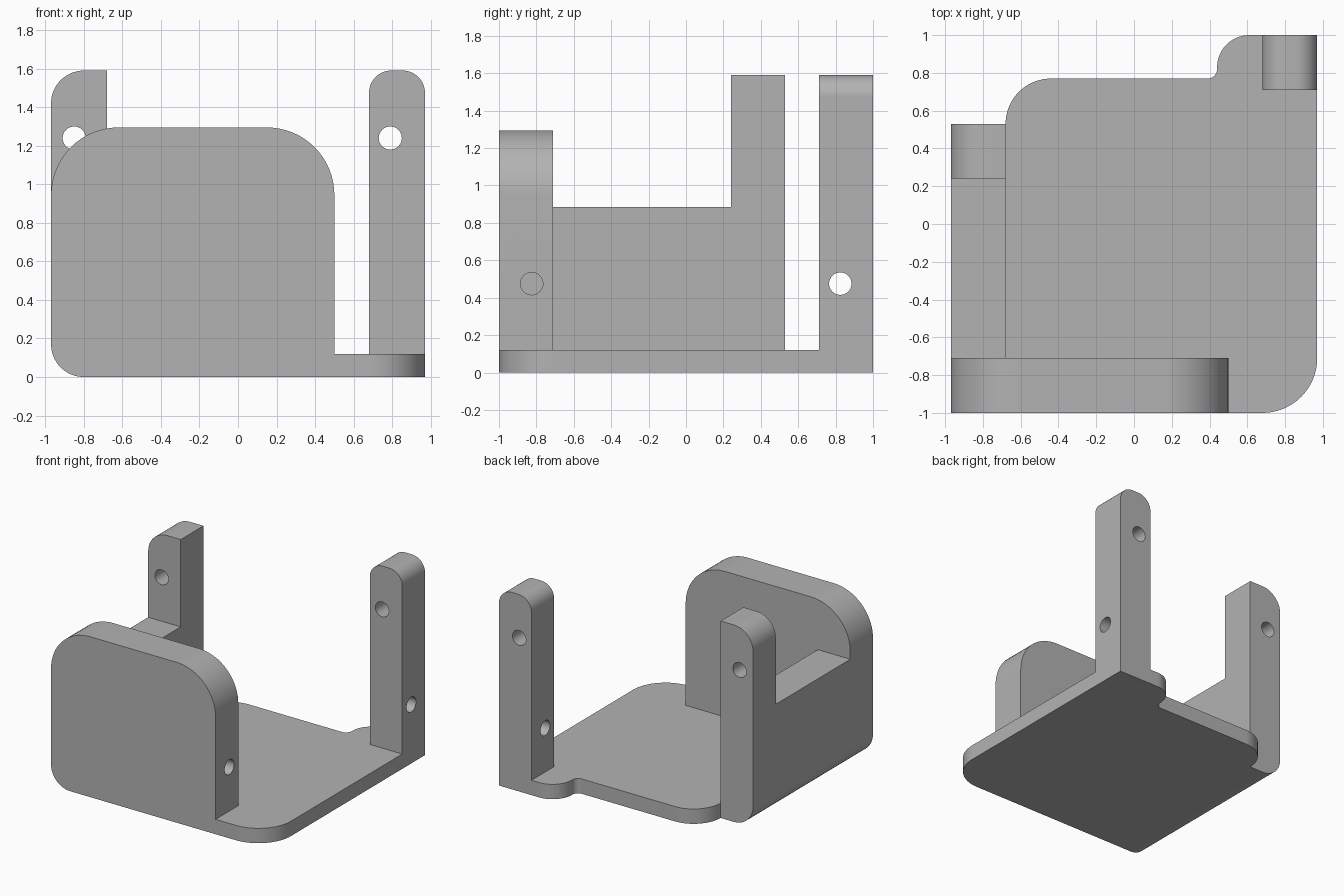
import bpy
import bmesh
from math import sin, cos, pi
from mathutils import Vector

cube = bpy.data.objects.get("Cube")
if cube:
    bpy.data.objects.remove(cube)

grey = bpy.data.materials.new("plain grey")
grey.use_nodes = True
colour = (0.45, 0.45, 0.45, 1)
grey.diffuse_color = colour
grey.node_tree.nodes["Principled BSDF"].inputs["Base Color"].default_value = colour

L, R, T = -0.97, 0.97, 0.29          # left and right limits, wall thickness


def rounded(corners, steps=16):
    """Outline from (u, v, radius) corners, all right angles."""
    pts = []
    for i, (u, v, r) in enumerate(corners):
        p = Vector((u, v))
        if not r:
            pts.append(p)
            continue
        a = (Vector(corners[i - 1][:2]) - p).normalized()
        b = (Vector(corners[(i + 1) % len(corners)][:2]) - p).normalized()
        for k in range(steps + 1):
            t = k / steps * pi / 2
            pts.append(p + r * (a + b - b * cos(t) - a * sin(t)))
    return pts


def extrude(name, outline, axis, start, end):
    """Extrude a flat outline along y or z."""
    bm = bmesh.new()
    place = {"y": lambda p: (p.x, start, p.y), "z": lambda p: (p.x, p.y, start)}[axis]
    face = bm.faces.new([bm.verts.new(place(p)) for p in outline])
    top = bmesh.ops.extrude_face_region(bm, geom=[face])["geom"]
    shift = Vector((0, end - start, 0)) if axis == "y" else Vector((0, 0, end - start))
    bmesh.ops.translate(bm, verts=[g for g in top if isinstance(g, bmesh.types.BMVert)], vec=shift)
    bmesh.ops.recalc_face_normals(bm, faces=bm.faces)
    mesh = bpy.data.meshes.new(name)
    bm.to_mesh(mesh)
    bm.free()
    obj = bpy.data.objects.new(name, mesh)
    bpy.context.collection.objects.link(obj)
    mesh.materials.append(grey)
    return obj


def drill(name, centre, axis, depth):
    """Round cutter along x or y."""
    turn = (0, pi / 2, 0) if axis == "x" else (pi / 2, 0, 0)
    bpy.ops.mesh.primitive_cylinder_add(vertices=32, radius=0.06, depth=depth,
                                        location=centre, rotation=turn)
    obj = bpy.context.object
    obj.name = name
    obj.data.materials.append(grey)
    return obj


def combine(body, tool, operation):
    tool.hide_render = True
    bpy.context.view_layer.objects.active = body
    mod = body.modifiers.new(tool.name, "BOOLEAN")
    mod.operation, mod.solver, mod.object = operation, "EXACT", tool
    bpy.ops.object.modifier_apply(modifier=mod.name)
    bpy.data.objects.remove(tool)


# Base plate with a rounded tab under the back post
bracket = extrude("bracket", rounded([
    (L + T, -1, 0), (R, -1, 0.29), (R, 1, 0), (0.44, 1, 0.17),
    (0.44, 0.77, 0.05), (L + T, 0.77, 0.24)]), "z", 0, 0.12)

# Front wall, side wall and the two posts
parts = [
    extrude("front_wall", rounded([
        (L, 0, 0.17), (0.5, 0, 0), (0.5, 1.295, 0.35), (L, 1.295, 0.35)]), "y", -1, -1 + T),
    extrude("side_wall", rounded([
        (L, 0, 0.17), (L + T, 0, 0), (L + T, 0.885, 0), (L, 0.885, 0)]), "y", -1 + T, 0.24),
    extrude("side_post", rounded([
        (L, 0, 0.17), (L + T, 0, 0), (L + T, 1.59, 0), (L, 1.59, 0.17)]), "y", 0.24, 0.53),
    extrude("back_post", rounded([
        (R - T, 0, 0), (R, 0, 0), (R, 1.59, 0.115), (R - T, 1.59, 0.115)]), "y", 1 - T, 1),
]
for part in parts:
    combine(bracket, part, "UNION")

# Screw holes: through both posts, blind in the end of the front wall
holes = [
    drill("side_post_hole", (-0.85, 0.385, 1.24), "y", 0.5),
    drill("back_post_hole", (0.79, 0.855, 1.24), "y", 0.5),
    drill("back_post_side_hole", (0.825, 0.825, 0.475), "x", 0.5),
    drill("front_wall_hole", (0.5, -0.825, 0.475), "x", 0.58),
]
for hole in holes:
    combine(bracket, hole, "DIFFERENCE")

# Smooth curves with crisp edges and flat faces
bpy.ops.object.select_all(action="DESELECT")
bracket.select_set(True)
bpy.context.view_layer.objects.active = bracket
bpy.ops.object.shade_smooth_by_angle(angle=pi / 6)
weighted = bracket.modifiers.new("weighted_normals", "WEIGHTED_NORMAL")
weighted.keep_sharp = True
